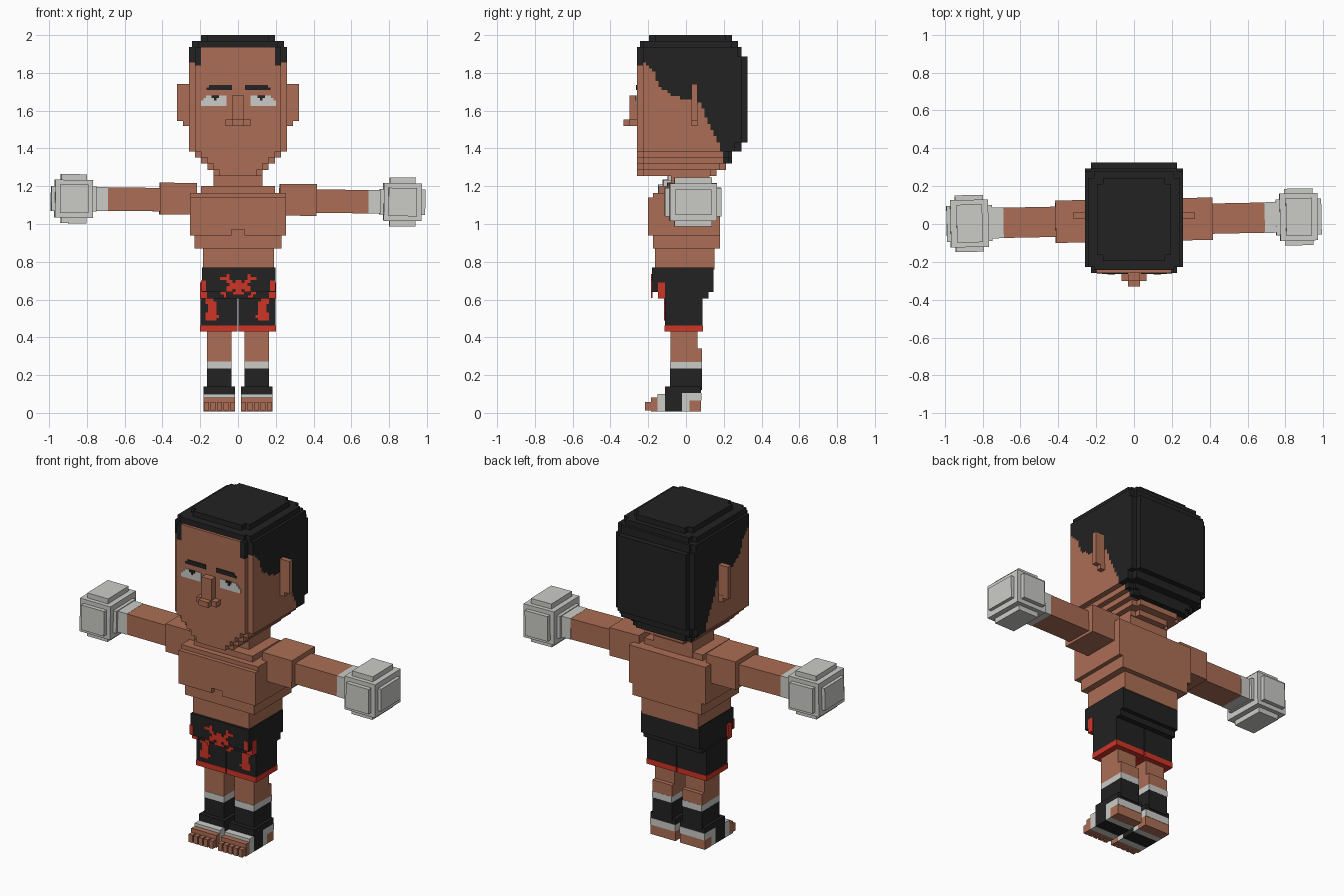
import bpy, bmesh, math
from mathutils import Matrix

if "Cube" in bpy.data.objects:
    bpy.data.objects.remove(bpy.data.objects["Cube"])

def material(name, rgb):
    m = bpy.data.materials.new(name)
    m.diffuse_color = (*rgb, 1)
    m.use_nodes = True
    m.node_tree.nodes["Principled BSDF"].inputs["Base Color"].default_value = m.diffuse_color
    return m

SKIN = material("skin", (0.41, 0.155, 0.09))
BLACK = material("black", (0.016, 0.016, 0.016))
WHITE = material("white", (0.60, 0.60, 0.575))
RED = material("red", (0.62, 0.035, 0.02))

def add_box(bm, x, y, z):
    c = [(a[0] + a[1]) / 2 for a in (x, y, z)]
    s = [abs(a[1] - a[0]) for a in (x, y, z)]
    bmesh.ops.create_cube(bm, size=1, matrix=Matrix.Translation(c) @ Matrix.Diagonal((*s, 1)))

def finish(bm, name, *mats):
    me = bpy.data.meshes.new(name)
    bm.to_mesh(me)
    bm.free()
    for m in mats:
        me.materials.append(m)
    ob = bpy.data.objects.new(name, me)
    bpy.context.collection.objects.link(ob)
    return ob

def boxes(name, mat, *parts):
    bm = bmesh.new()
    for p in parts:
        add_box(bm, *p)
    return finish(bm, name, mat)

def bitmap(name, mat, rows, x0, ztop, px, y):
    """Thin plates facing -y, one per run of # in each row."""
    bm = bmesh.new()
    for r, row in enumerate(rows):
        c = 0
        while c < len(row):
            n = c
            while n < len(row) and row[n] == "#":
                n += 1
            if n > c:
                add_box(bm, (x0 + c * px, x0 + n * px), (y - 0.004, y + 0.002),
                        (ztop - (r + 1) * px, ztop - r * px))
            c = max(n, c + 1)
    return finish(bm, name, mat)

# Head: stepped block volume; tiers are (top z, half width, front y, back y)
U = 0.01625
TIERS = [(1.285, .13, -.265, .16), (1.32, .16, -.265, .21), (1.35, .195, -.265, .25),
         (1.385, .23, -.265, .25), (1.44, .26, -.265, .29), (1.89, .26, -.26, .325),
         (1.93, .26, -.26, .30), (1.97, .245, -.25, .27), (2.01, .20, -.19, .24)]
HAIRLINE = [(1.32, .2), (1.42, .18), (1.5, .14), (1.58, .1), (1.64, .08), (1.66, 0),
            (1.69, -.09), (1.74, -.15), (1.8, -.17), (1.85, -.22), (1.94, -.23)]

def in_head(x, y, z):
    if z < 1.25 or z > 2.0:
        return False
    _, hw, yf, yb = next(t for t in TIERS if z < t[0])
    if y < yf + .03 or y > yb - .03:
        hw -= .03
    return abs(x) < hw and yf < y < yb

def is_hair(x, y, z):
    if z > 1.94:
        return True
    if z < 1.32 or (y < -.225 and not (abs(x) > .2 and z > 1.84)):
        return False
    for (za, ya), (zb, yb) in zip(HAIRLINE, HAIRLINE[1:]):
        if za <= z <= zb:
            return y > ya + (yb - ya) * (z - za) / (zb - za) or (y < -.225)
    return False

def build_head():
    bm = bmesh.new()
    cells = set()
    pos = lambda i, j, k: ((i + .5) * U, (j + .5) * U - .26, (k + .5) * U + 1.254)
    for i in range(-17, 17):
        for j in range(-2, 38):
            for k in range(46):
                if in_head(*pos(i, j, k)):
                    cells.add((i, j, k))
    verts = {}
    def vert(c):
        if c not in verts:
            verts[c] = bm.verts.new((c[0] * U, c[1] * U - .26, c[2] * U + 1.254))
        return verts[c]
    for cell in cells:
        hair = is_hair(*pos(*cell))
        for ax in range(3):
            for side in (0, 1):
                nb = list(cell)
                nb[ax] += 2 * side - 1
                if tuple(nb) in cells:
                    continue
                ring = []
                for a, b in ((0, 0), (1, 0), (1, 1), (0, 1)):
                    c = list(cell)
                    c[ax] += side
                    c[(ax + 1) % 3] += a
                    c[(ax + 2) % 3] += b
                    ring.append(vert(tuple(c)))
                f = bm.faces.new(ring if side else ring[::-1])
                f.material_index = int(hair)
    bmesh.ops.dissolve_limit(bm, angle_limit=0.01, verts=bm.verts[:], edges=bm.edges[:],
                             delimit={'MATERIAL'})
    finish(bm, "head", SKIN, BLACK)

build_head()

# Face
FY = -.26
boxes("nose", SKIN, ((-.032, .032), (-.30, FY), (1.52, 1.68)),
      ((-.065, .065), (-.30, FY), (1.52, 1.552)), ((-.032, .032), (-.33, FY), (1.52, 1.552)))
for s, side in ((-1, "right"), (1, "left")):
    boxes(side + "_ear", SKIN, ((s * .25, s * .322), (.03, .06), (1.545, 1.74)),
          ((s * .25, s * .29), (.03, .062), (1.52, 1.56)))
    eye = ["..########", ".#########", "##########", "##########"]
    brow = [".#########", "##########"]
    pupil = ["###", ".#."]
    flip = (lambda rows: [r[::-1] for r in rows]) if s > 0 else (lambda rows: rows)
    bitmap(side + "_eye", WHITE, flip(eye), s * .131 - .065, 1.68, .0135, FY)
    bitmap(side + "_pupil", BLACK, pupil, s * .122 - .018, 1.681, .013, FY - .004)
    bitmap(side + "_brow", BLACK, flip(brow), s * .102 - .065, 1.737, .0135, FY)

# Neck and torso
boxes("neck", SKIN, ((-.13, .13), (-.08, .125), (1.14, 1.29)))
boxes("upper_shoulders", SKIN, ((-.195, .195), (-.14, .12), (1.13, 1.20)))
boxes("chest", SKIN, ((-.255, .255), (-.175, .18), (.94, 1.165)),
      ((-.255, -.035), (-.2, -.17), (.94, 1.14)), ((.035, .255), (-.2, -.17), (.94, 1.14)),
      ((-.035, .035), (-.2, -.17), (.97, 1.14)))
boxes("ribs", SKIN, ((-.23, .23), (-.175, .18), (.87, .945)))
boxes("belly", SKIN, ((-.185, .19), (-.165, .15), (.76, .875)))

# Arms with gloves, tilted slightly together
tilt = (Matrix.Translation((0, .02, 1.125)) @ Matrix.Rotation(.02, 4, 'Z')
        @ Matrix.Rotation(.01, 4, 'Y'))
for s, side in ((-1, "right"), (1, "left")):
    X = lambda a, b: (s * a, s * b)
    g = .87
    arm = [
        boxes(side + "_shoulder", SKIN, (X(.22, .415), (-.112, .112), (-.078, .09))),
        boxes(side + "_arm", SKIN, (X(.24, .69), (-.08, .08), (-.062, .062))),
        boxes(side + "_wrist_wrap", WHITE, (X(.69, .78), (-.081, .081), (-.063, .063))),
        boxes(side + "_glove", WHITE,
              (X(g - .1, g + .1), (-.125, .125), (-.1, .1)),
              (X(g - .12, g + .12), (-.095, .095), (-.067, .067)),
              (X(g - .075, g + .075), (-.15, .15), (-.075, .075)),
              (X(g - .068, g + .068), (-.1, .1), (-.13, .13))),
    ]
    for ob in arm:
        ob.matrix_world = tilt

# Shorts
boxes("shorts_waist", BLACK, ((-.19, .198), (-.18, .145), (.64, .77)),
      ((-.19, .198), (-.145, .12), (.605, .65)))
for s, side in ((-1, "right"), (1, "left")):
    X = lambda a, b: (s * a, s * b)
    boxes(side + "_shorts_leg", BLACK, (X(.003, .198), (-.112, .088), (.46, .62)))
    boxes(side + "_shorts_hem", RED, (X(.003, .2), (-.114, .09), (.43, .462)))
    # Flame shapes on the hips and thighs
    boxes(side + "_hip_flame", RED, (X(.165, .202), (-.149, -.112), (.605, .69)),
          (X(.17, .195), (-.184, -.178), (.645, .70)))
    flame = ["..###", ".####", ".###.", ".###.", ".###.", ".####", "#####", ".####"]
    rows = flame if s > 0 else [r[::-1] for r in flame]
    bitmap(side + "_thigh_flame", RED, rows, s * .132 - .04, .605, .0145, -.112)

# Emblem on the front of the shorts
emblem = ["..#......#..",
          "###......###",
          "..##.##.##..",
          "...######...",
          "..########..",
          "..##.##.##..",
          "##..####..##",
          ".#.......##."]
bitmap("shorts_emblem", RED, emblem, -.094, .735, .016, -.18)

# Legs and feet
for s, side in ((-1, "right"), (1, "left")):
    X = lambda a, b: (s * a, s * b)
    leg = X(.035, .165)
    boxes(side + "_leg", SKIN, (leg, (-.083, .06), (.27, .47)), (leg, (-.083, .085), (.27, .34)))
    boxes(side + "_shin_band", WHITE, (leg, (-.085, .086), (.235, .272)))
    boxes(side + "_shin_wrap", BLACK, (leg, (-.085, .085), (.12, .236)))
    foot = X(.015, .182)
    boxes(side + "_ankle_wrap", BLACK, (foot, (-.11, -.02), (.008, .14)),
          (foot, (-.02, .08), (.105, .14)))
    boxes(side + "_heel_band", WHITE, (foot, (-.02, .018), (.008, .106)),
          (foot, (.018, .082), (.065, .106)))
    boxes(side + "_heel", SKIN, (foot, (.018, .08), (.008, .066)))
    boxes(side + "_instep_band", WHITE, (foot, (-.152, -.108), (.008, .1)))
    boxes(side + "_forefoot", SKIN, (foot, (-.185, -.15), (.008, .082)))
    boxes(side + "_toes", SKIN, *[(X(.017 + i * .034, .043 + i * .034), (-.216, -.18),
                                   (.012, .058)) for i in range(5)])
